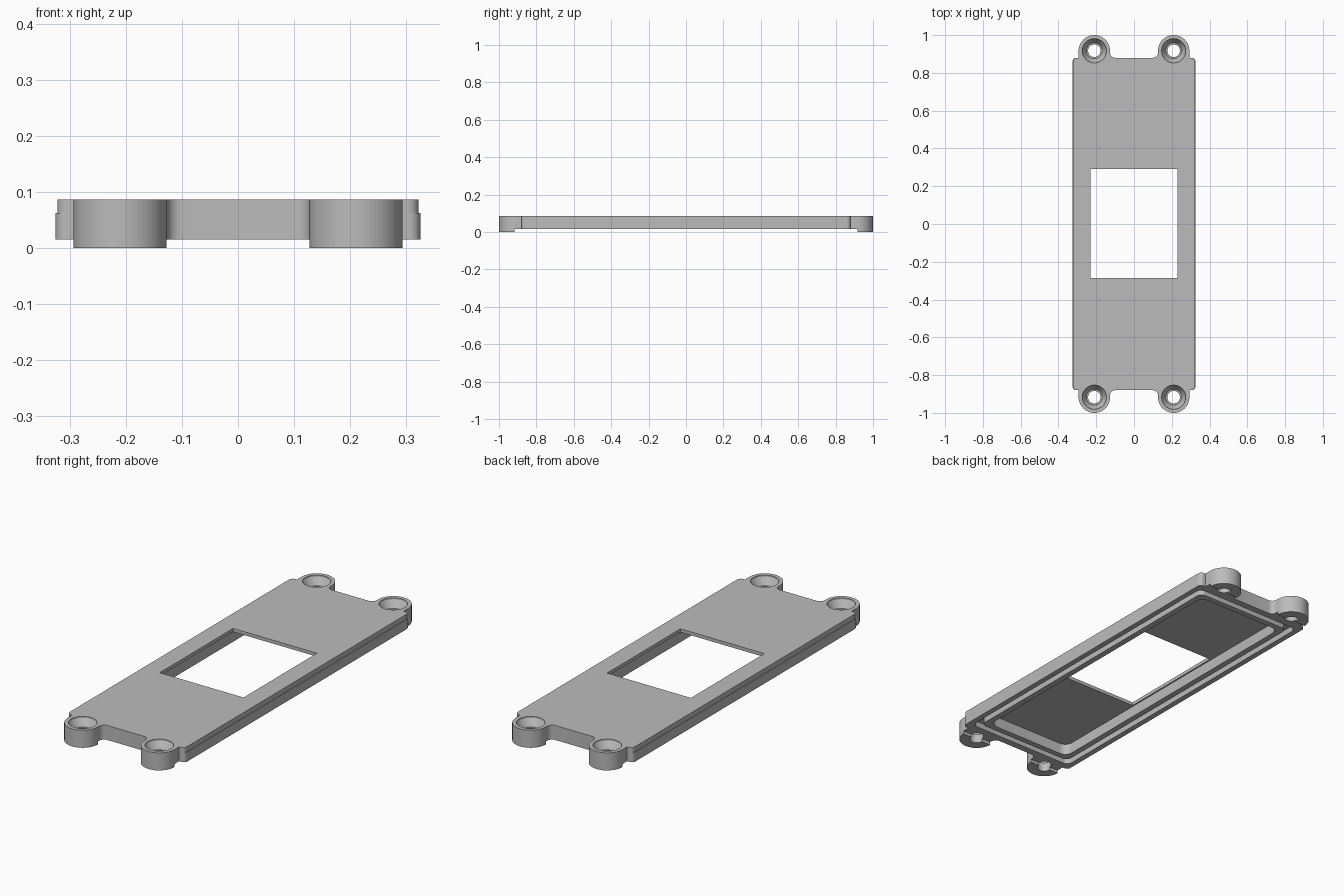
import bpy, bmesh
from math import radians, sin, cos

default = bpy.data.objects.get("Cube")
if default:
    bpy.data.objects.remove(default, do_unlink=True)

grey = bpy.data.materials.new("Grey plastic")
grey.use_nodes = True
colour = (0.5, 0.5, 0.5, 1)
grey.diffuse_color = colour
grey.node_tree.nodes["Principled BSDF"].inputs["Base Color"].default_value = colour

BOTTOM, TOP = 0.015, 0.087
END = 0.88                       # end edge of the plate
EAR_X, EAR_Y, EAR_R = 0.21, 0.917, 0.083


def arc(cx, cy, r, start, stop, steps):
    angles = [radians(start + (stop - start) * i / steps) for i in range(steps + 1)]
    return [(cx + r * cos(a), cy + r * sin(a)) for a in angles]


def loft(name, rings):
    """Closed solid through a stack of (outline, z) rings."""
    bm = bmesh.new()
    loops = [[bm.verts.new((x, y, z)) for x, y in pts] for pts, z in rings]
    for low, high in zip(loops, loops[1:]):
        n = len(low)
        for i in range(n):
            j = (i + 1) % n
            bm.faces.new((low[i], low[j], high[j], high[i]))
    bm.faces.new(loops[0])
    bm.faces.new(loops[-1])
    bmesh.ops.recalc_face_normals(bm, faces=bm.faces)
    mesh = bpy.data.meshes.new(name)
    bm.to_mesh(mesh)
    bm.free()
    mesh.materials.append(grey)
    obj = bpy.data.objects.new(name, mesh)
    bpy.context.collection.objects.link(obj)
    return obj


def cut(target, cutter):
    """Subtract the cutter, then remove it."""
    mod = target.modifiers.new("Cut", "BOOLEAN")
    mod.operation, mod.solver, mod.object = "DIFFERENCE", "EXACT", cutter
    bpy.context.view_layer.update()
    depsgraph = bpy.context.evaluated_depsgraph_get()
    target_mesh = bpy.data.meshes.new_from_object(target.evaluated_get(depsgraph))
    target.modifiers.clear()
    target.data = target_mesh
    bpy.data.objects.remove(cutter, do_unlink=True)


def rounded_rect(hx, hy, r):
    pts = []
    for sx, sy, a in ((1, 1, 0), (-1, 1, 90), (-1, -1, 180), (1, -1, 270)):
        pts += arc(sx * (hx - r), sy * (hy - r), r, a, a + 90, 8)
    return pts


def plate_outline(half_width):
    """Plate with four screw ears, from one mirrored quarter."""
    fillet = 0.027
    ear_in = EAR_X - EAR_R
    quarter = arc(ear_in - fillet, END + fillet, fillet, 270, 360, 8)
    quarter += arc(EAR_X, EAR_Y, EAR_R, 180, 0, 32)
    quarter += [(EAR_X + EAR_R, END)]
    quarter += arc(half_width - 0.02, END - 0.02, 0.02, 90, 0, 6)
    right_half = quarter + [(x, -y) for x, y in reversed(quarter)]
    return right_half + [(-x, y) for x, y in reversed(right_half)]


def screw_hole(x, y):
    stack = ((0.033, -0.01), (0.033, 0.045), (0.042, 0.045), (0.064, 0.08), (0.064, 0.1))
    return loft("hole_cutter", [(arc(x, y, r, 0, 352.5, 47), z) for r, z in stack])


# Cover plate with a slightly narrower upper band
wide, narrow = plate_outline(0.325), plate_outline(0.322)
plate = loft("cover_plate", [(wide, BOTTOM), (wide, 0.063), (narrow, 0.063), (narrow, TOP)])

# Seal groove under the plate
groove = loft("groove_cutter", [(rounded_rect(0.297, 0.845, 0.03), z) for z in (0, 0.045)])
cut(groove, loft("core_cutter", [(rounded_rect(0.267, 0.815, 0.03), z) for z in (-0.1, 0.1)]))
cut(plate, groove)

# Hollow underside and window
cut(plate, loft("pocket_cutter", [(rounded_rect(0.237, 0.785, 0.04), z) for z in (0, 0.07)]))
window = [(0.23, -0.285), (0.23, 0.29), (-0.23, 0.29), (-0.23, -0.285)]
cut(plate, loft("window_cutter", [(window, z) for z in (0.03, 0.2)]))

# Countersunk ears with half-round feet
parts = [plate]
for side, sx in (("left", 1), ("right", -1)):
    for end, sy in (("back", 1), ("front", -1)):
        x, y = sx * EAR_X, sy * EAR_Y
        cut(plate, screw_hole(x, y))
        start = 0 if sy > 0 else 180
        half_disc = arc(x, y, EAR_R, start, start + 180, 32)
        foot = loft(f"{end}_{side}_foot", [(half_disc, 0), (half_disc, BOTTOM)])
        cut(foot, screw_hole(x, y))
        parts.append(foot)

# Smooth the curved walls, keep the edges sharp
for obj in bpy.context.view_layer.objects:
    obj.select_set(obj in parts)
bpy.context.view_layer.objects.active = plate
bpy.ops.object.shade_smooth_by_angle(angle=radians(30))
